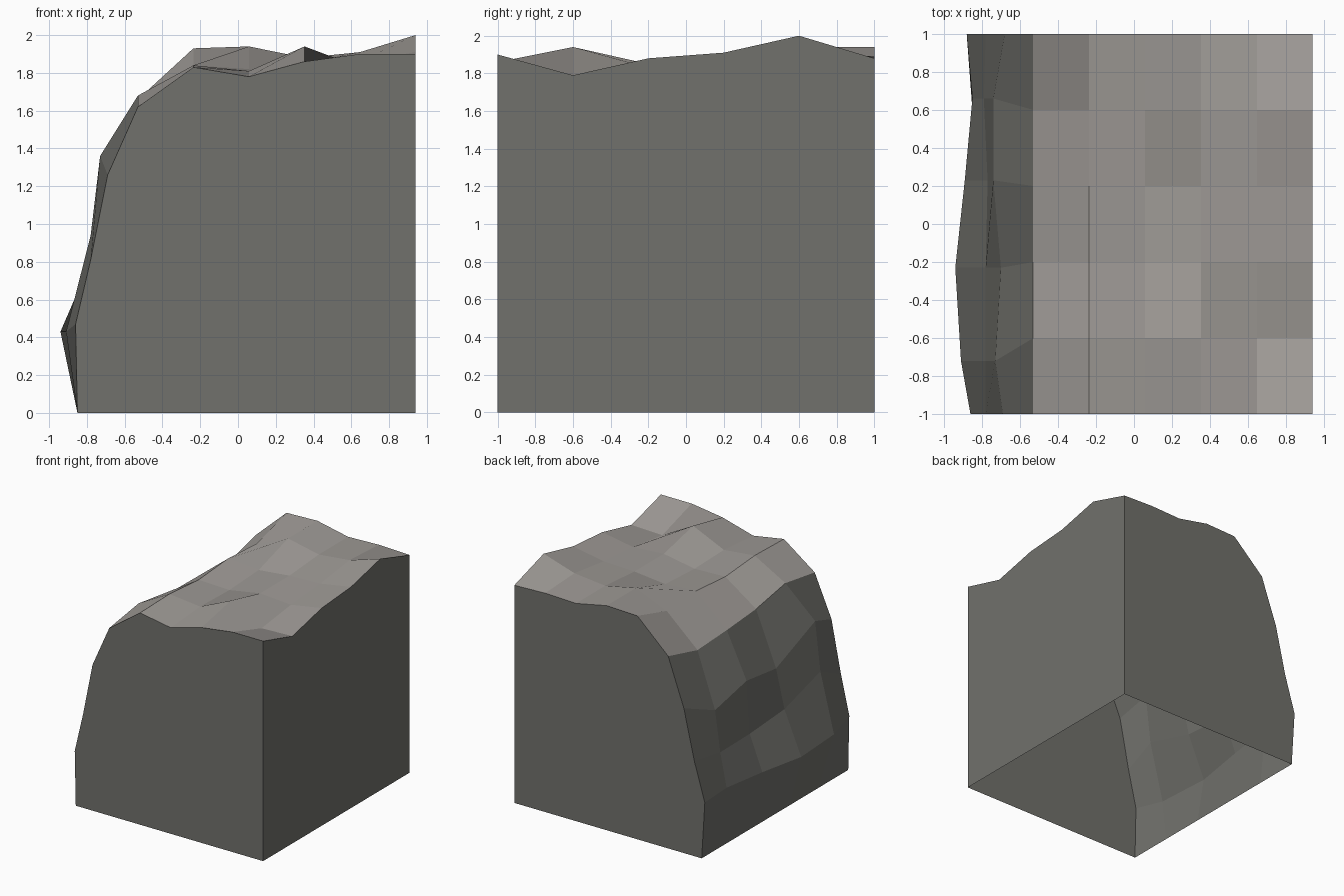
import bpy
import bmesh

default_cube = bpy.data.objects.get("Cube")
if default_cube:
    bpy.data.objects.remove(default_cube, do_unlink=True)


def flat_colour(name, red, green, blue):
    material = bpy.data.materials.new(name)
    material.use_nodes = True
    colour = (red, green, blue, 1)
    material.diffuse_color = colour
    for node in material.node_tree.nodes:
        if node.type == "BSDF_PRINCIPLED":
            node.inputs["Base Color"].default_value = colour
    return material


def add_part(name, polygons, material):
    """Make one flat-shaded object from a list of outlines, welding shared corners."""
    mesh_builder = bmesh.new()
    for outline in polygons:
        mesh_builder.faces.new([mesh_builder.verts.new(point) for point in outline])
    bmesh.ops.remove_doubles(mesh_builder, verts=mesh_builder.verts[:], dist=.0001)
    mesh = bpy.data.meshes.new(name)
    mesh_builder.to_mesh(mesh)
    mesh_builder.free()
    mesh.materials.append(material)
    part = bpy.data.objects.new(name, mesh)
    bpy.context.collection.objects.link(part)
    return part


def sheet(columns):
    """Quads between neighbouring columns of points; outward when columns run along +x."""
    quads = []
    for near, far in zip(columns, columns[1:]):
        for index in range(len(near) - 1):
            quads.append((near[index], far[index], far[index + 1], near[index + 1]))
    return quads


earth = flat_colour("light stone", .35, .33, .31)
rock = flat_colour("dark rock", .165, .165, .15)

right_edge = .94
brow_edge = -.53
depth_steps = [-1 + .4 * step for step in range(6)]
cliff_steps = [-1, -.72, -.23, .23, .66, 1]

# Plateau heights in hundredths, one row per column from cliff brow to right wall
plateau_heights = [
    (162, 168, 161, 158, 156, 166),
    (183, 184, 181, 184, 182, 193),
    (178, 181, 180, 182, 194, 194),
    (186, 194, 185, 185, 188, 188),
    (190, 178, 183, 186, 191, 189),
    (190, 179, 188, 191, 200, 188),
]
column_gap = (right_edge - brow_edge) / (len(plateau_heights) - 1)
plateau = [
    [(brow_edge + column_gap * column, depth, height / 100)
     for depth, height in zip(depth_steps, heights)]
    for column, heights in enumerate(plateau_heights)
]

# Cliff ledges in hundredths: how far each juts out, and how high it sits
ledges = [
    ((86, 91, 94, 89, 85, 88), (47, 43, 43, 46, 48, 49)),
    ((78, 78, 78, 77, 79, 78), (81, 94, 80, 76, 77, 82)),
    ((69, 73, 70, 74, 74, 68), (126, 136, 113, 121, 112, 125)),
]
foot = [(-.85, depth, 0) for depth in depth_steps]
cliff = [foot]
for reaches, heights in ledges:
    cliff.append([(-reach / 100, depth, height / 100)
                  for reach, depth, height in zip(reaches, cliff_steps, heights)])
cliff.append(plateau[0])

add_part("plateau_top", sheet(plateau), earth)
add_part("cliff_face", sheet(cliff), rock)

# Flat cut walls follow the ends of the terrain; the underside stays open
profile = cliff + plateau[1:]
front_corner = (right_edge, -1, 0)
back_corner = (right_edge, 1, 0)
front_outline = [column[0] for column in profile] + [front_corner]
back_outline = [column[-1] for column in profile] + [back_corner]
right_outline = plateau[-1] + [back_corner, front_corner]

add_part("front_wall", [front_outline[::-1]], rock)
add_part("back_wall", [back_outline], rock)
add_part("right_wall", [right_outline[::-1]], rock)
